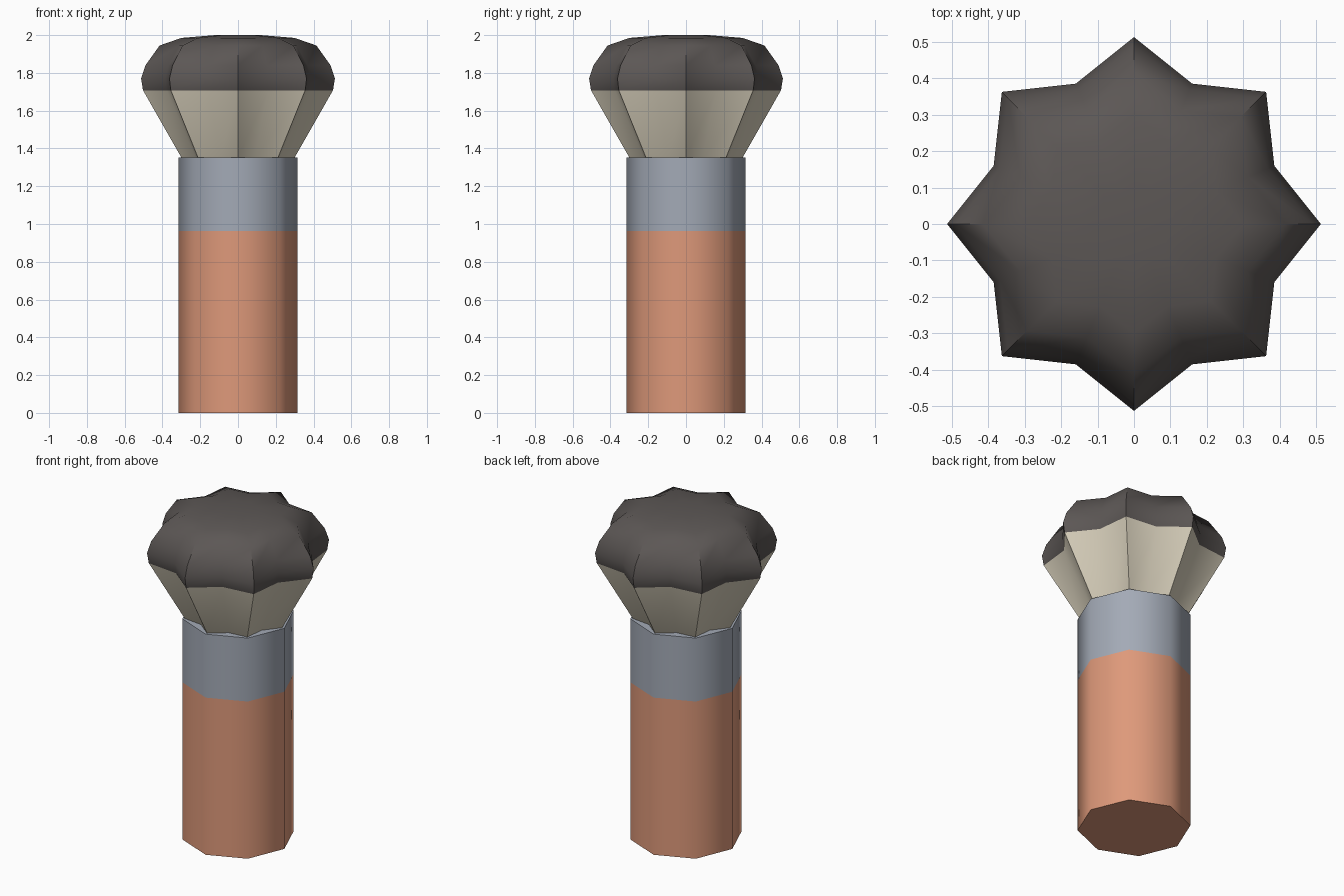
import bpy, bmesh, math

if "Cube" in bpy.data.objects:
    bpy.data.objects.remove(bpy.data.objects["Cube"])


def srgb(r, g, b):
    lin = lambda c: c / 12.92 if c <= 0.04045 else ((c + 0.055) / 1.055) ** 2.4
    return (*[lin(c / 255) for c in (r, g, b)], 1)


def material(name, rgb):
    m = bpy.data.materials.new(name)
    m.diffuse_color = srgb(*rgb)
    m.use_nodes = True
    m.node_tree.nodes["Principled BSDF"].inputs["Base Color"].default_value = m.diffuse_color
    return m


copper = material("copper", (222, 153, 122))
steel = material("steel grey", (163, 170, 182))
beige = material("warm beige", (212, 204, 184))
charcoal = material("charcoal", (92, 87, 85))


def loft(name, profile, count, valley, split_z, mats):
    """Stack rings (radius, z); every odd corner is pulled in by valley."""
    bm = bmesh.new()
    rings = []
    for r, z in profile:
        ring = []
        for i in range(count):
            a = 2 * math.pi * i / count
            k = r * (valley if i % 2 else 1)
            ring.append(bm.verts.new((k * math.cos(a), k * math.sin(a), z)))
        rings.append(ring)
    for lo, hi in zip(rings, rings[1:]):
        for i in range(count):
            j = (i + 1) % count
            bm.faces.new((lo[i], lo[j], hi[j], hi[i]))
    bm.faces.new(rings[0][::-1])
    bm.faces.new(rings[-1])
    # Colour by height
    for f in bm.faces:
        f.material_index = int(f.calc_center_median().z > split_z)
    mesh = bpy.data.meshes.new(name)
    bm.to_mesh(mesh)
    bm.free()
    for m in mats:
        mesh.materials.append(m)
    ob = bpy.data.objects.new(name, mesh)
    bpy.context.collection.objects.link(ob)
    bpy.context.view_layer.objects.active = ob
    ob.select_set(True)
    bpy.ops.object.shade_smooth_by_angle(angle=math.radians(55))
    ob.select_set(False)
    return ob


# Octagonal casing: copper below, steel collar above
loft("casing", [(0.314, 0), (0.314, 0.963), (0.314, 1.352)],
     8, 1, 0.963, (copper, steel))

# Eight-pointed fluted head: beige flare with a dark rounded crown
loft("fluted_head",
     [(0.30, 1.352), (0.503, 1.708), (0.513, 1.77), (0.49, 1.84),
      (0.415, 1.945), (0.30, 1.985), (0.12, 2.0)],
     16, 0.813, 1.708, (beige, charcoal))
